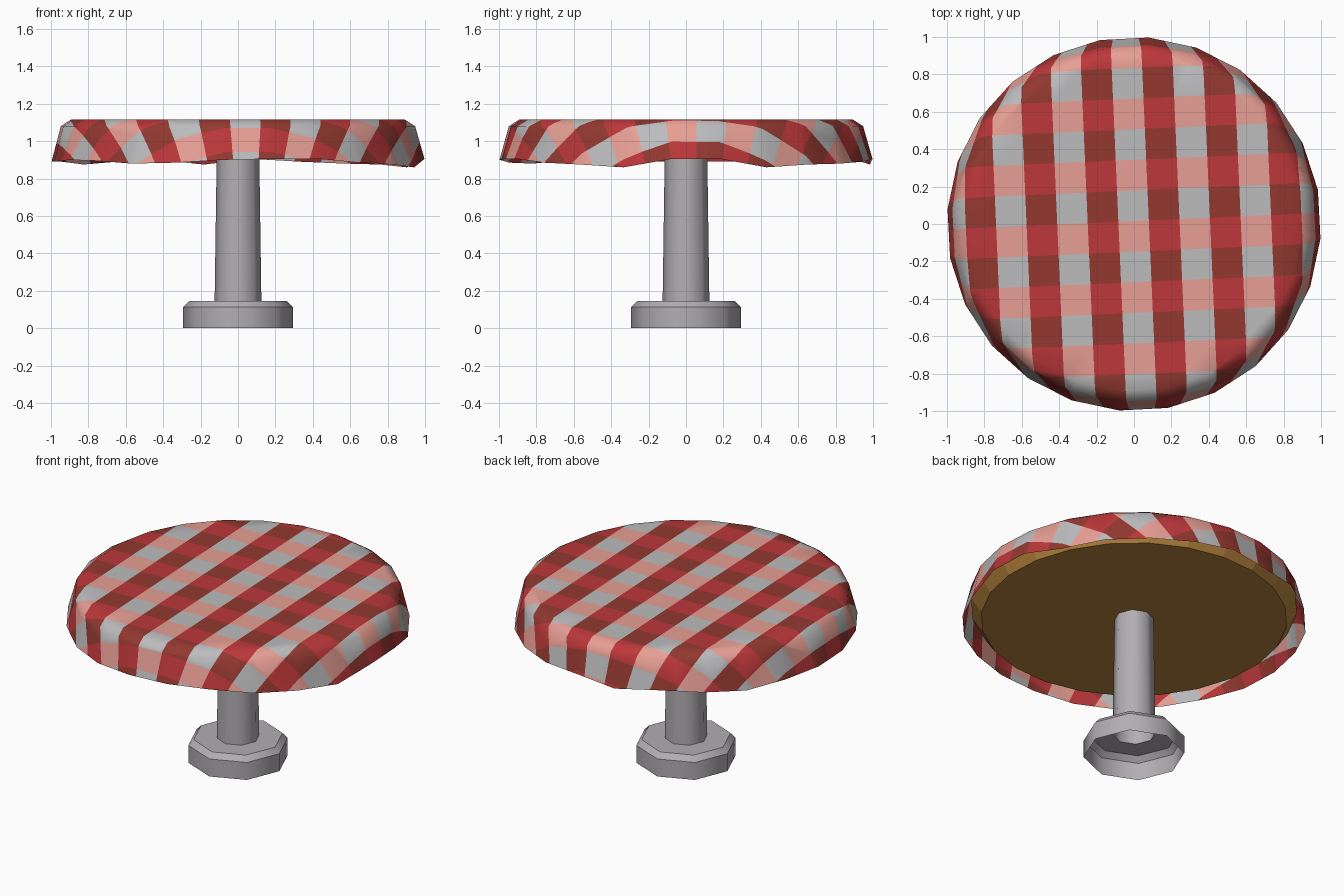
import bpy, bmesh, math
from mathutils import Vector

if "Cube" in bpy.data.objects:
    bpy.data.objects.remove(bpy.data.objects["Cube"])

N, PHASE = 24, math.radians(10.5)
STEP = 2 * math.pi / N


def material(name, rgb):
    lin = [((c / 255 + 0.055) / 1.055) ** 2.4 for c in rgb]
    m = bpy.data.materials.new(name)
    m.diffuse_color = (*lin, 1)
    m.use_nodes = True
    m.node_tree.nodes["Principled BSDF"].inputs["Base Color"].default_value = m.diffuse_color
    return m


def finish(name, bm, mats):
    me = bpy.data.meshes.new(name)
    bm.to_mesh(me)
    bm.free()
    for m in mats:
        me.materials.append(m)
    ob = bpy.data.objects.new(name, me)
    bpy.context.collection.objects.link(ob)
    return ob


def lathe(profile, sides, phase):
    """Open surface of revolution; returns the bmesh and its rings."""
    bm = bmesh.new()
    rings = [[bm.verts.new((r * math.cos(phase + i * 2 * math.pi / sides),
                            r * math.sin(phase + i * 2 * math.pi / sides), z))
              for i in range(sides)] for r, z in profile]
    for a, b in zip(rings, rings[1:]):
        for i in range(sides):
            j = (i + 1) % sides
            bm.faces.new((a[i], a[j], b[j], b[i]))
    return bm, rings


grey = material("cloth_grey", (188, 188, 190))
pink = material("cloth_pink", (238, 164, 153))
red = material("cloth_red", (188, 55, 58))
dark = material("cloth_dark_red", (147, 56, 48))
metal = material("metal_grey", (178, 174, 178))
wood = material("wood_brown", (182, 132, 60))

# Pedestal: hollow octagonal foot and tapered pole in one shell
bm, _ = lathe([(0.293, 0), (0.293, 0.112), (0.262, 0.145),
               (0.125, 0.145), (0.114, 0.915)], 8, 0)
for f in bm.faces:
    f.smooth = True
for e in bm.edges:
    if abs(e.verts[0].co.z - e.verts[1].co.z) < 1e-4:
        e.smooth = False
finish("pedestal", bm, [metal])

# Wooden table top under the cloth
bm, rings = lathe([(0.89, 0.91), (0.95, 1.0), (0.93, 1.06), (0.88, 1.09)], N, PHASE)
bm.faces.new(rings[0][::-1])
bm.faces.new(rings[-1])
finish("table_top", bm, [wood])

# Tablecloth: laid out flat, cut along the checks, then folded over the edge
S_TOP, S_RIM, S_HEM = 0.895, 0.96, 1.19
bm, rings = lathe([(S_HEM, 0), (S_RIM, 0), (S_TOP, 0)], N, PHASE)
bm.faces.new(rings[-1])

PERIOD, HALF = 0.327, 0.082
TILT = math.radians(2.5)
U = Vector((math.cos(TILT), math.sin(TILT), 0))
V = Vector((-math.sin(TILT), math.cos(TILT), 0))
U0, V0 = 0.162, -0.066
for axis, start in ((U, U0), (V, V0)):
    for k in range(-5, 6):
        for side in (-HALF, HALF):
            d = start + k * PERIOD + side
            if abs(d) < S_HEM:
                bmesh.ops.bisect_plane(bm, geom=bm.verts[:] + bm.edges[:] + bm.faces[:],
                                       dist=1e-5, plane_co=axis * d, plane_no=axis)


def in_band(d, start):
    return abs((d - start + PERIOD / 2) % PERIOD - PERIOD / 2) < HALF


for f in bm.faces:
    c = f.calc_center_median()
    col, row = in_band(c.dot(U), U0), in_band(c.dot(V), V0)
    f.material_index = (2 if row else 3) if col else (1 if row else 0)
    f.smooth = True

# Height of the wavy hem at each corner
HEM = [.905, .86, .875, .88, .89, .905, .875, .90, .89, .875, .89, .89,
       .89, .90, .895, .88, .885, .90, .905, .905, .885, .875, .86, .905]


def fold(k, s):
    k %= N
    a = PHASE + k * STEP
    if s <= S_TOP:
        r, z = s, 1.115
    elif s <= S_RIM:
        t = (s - S_TOP) / (S_RIM - S_TOP)
        r, z = S_TOP + t * (0.95 - S_TOP), 1.115 - t * 0.035
    else:
        t = (s - S_RIM) / (S_HEM - S_RIM)
        r, z = 0.95 + t * 0.05, 1.08 + t * (HEM[k] - 1.08)
    return Vector((r * math.cos(a), r * math.sin(a), z))


for v in bm.verts:
    x, y = v.co.x, v.co.y
    k = math.floor((math.atan2(y, x) - PHASE) / STEP)
    a0 = PHASE + k * STEP
    a1 = a0 + STEP
    det = math.sin(STEP)
    p = (x * math.sin(a1) - y * math.cos(a1)) / det
    q = (y * math.cos(a0) - x * math.sin(a0)) / det
    s = p + q
    v.co = fold(k, s).lerp(fold(k + 1, s), q / s if s > 1e-6 else 0)
bm.normal_update()
bmesh.ops.recalc_face_normals(bm, faces=bm.faces[:])
if sum(f.normal.z * f.calc_area() for f in bm.faces) < 0:
    bmesh.ops.reverse_faces(bm, faces=bm.faces[:])
finish("tablecloth", bm, [grey, pink, red, dark])
